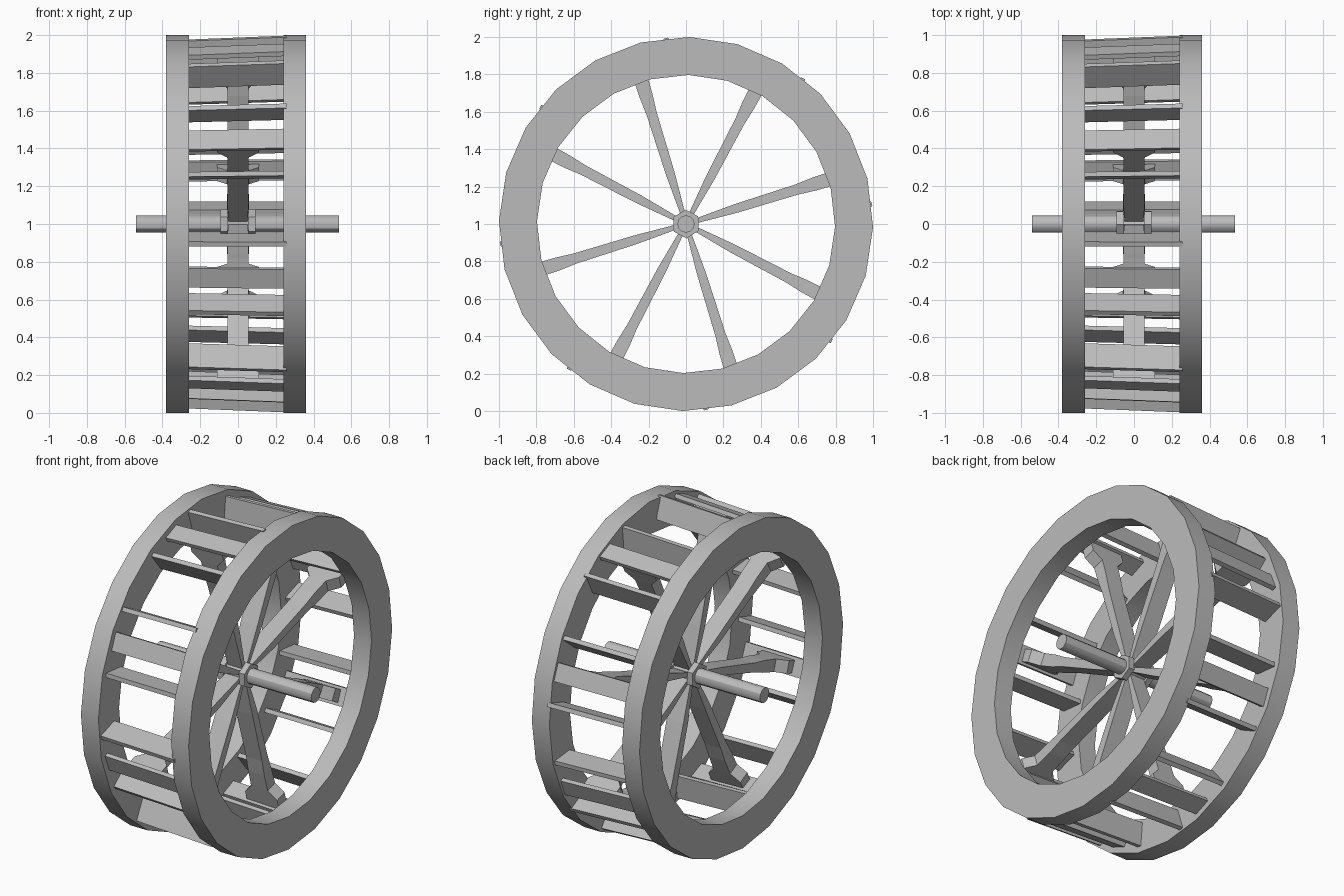
import bpy, bmesh
from math import radians, pi
from mathutils import Matrix, Vector

if "Cube" in bpy.data.objects:
    bpy.data.objects.remove(bpy.data.objects["Cube"])

grey = bpy.data.materials.new("plain grey")
grey.use_nodes = True
GREY = (0.5, 0.5, 0.5, 1)
grey.diffuse_color = GREY
grey.node_tree.nodes["Principled BSDF"].inputs["Base Color"].default_value = GREY

CENTRE = Vector((0, 0, 1.0))
SPOKES = 8
SPOKE_ANGLE = 17.3


def finish(name, bm, smooth=False):
    bmesh.ops.recalc_face_normals(bm, faces=bm.faces)
    mesh = bpy.data.meshes.new(name)
    bm.to_mesh(mesh)
    bm.free()
    mesh.materials.append(grey)
    ob = bpy.data.objects.new(name, mesh)
    ob.location = CENTRE
    bpy.context.collection.objects.link(ob)
    if smooth:
        bpy.ops.object.select_all(action="DESELECT")
        ob.select_set(True)
        bpy.context.view_layer.objects.active = ob
        bpy.ops.object.shade_smooth_by_angle(angle=radians(30))
    return ob


def turn(degrees):
    """Rotation about the axle, carrying +y towards +z."""
    return Matrix.Rotation(radians(degrees), 4, "X")


def loft(bm, loops, closed=False):
    """Skin a list of point loops; cap the ends unless closed."""
    rings = [[bm.verts.new(p) for p in loop] for loop in loops]
    n = len(rings[0])
    for i in range(len(rings) if closed else len(rings) - 1):
        a, b = rings[i], rings[(i + 1) % len(rings)]
        for j in range(n):
            k = (j + 1) % n
            bm.faces.new((a[j], a[k], b[k], b[j]))
    if not closed:
        bm.faces.new(rings[0])
        bm.faces.new(rings[-1])


# Two flat rims
def rim(name, x0, x1, outer=1.0, inner=0.797, sides=24):
    bm = bmesh.new()
    section = [(x0, inner, 0), (x0, outer, 0), (x1, outer, 0), (x1, inner, 0)]
    loft(bm, [[turn(89 + 360 * i / sides) @ Vector(p) for p in section]
              for i in range(sides)], closed=True)
    finish(name, bm, True)


rim("right_rim", -0.38, -0.26)
rim("left_rim", 0.24, 0.36)


# Axle and hub
def rod(name, x0, x1, radius, sides, angle, smooth):
    bm = bmesh.new()
    loft(bm, [[turn(angle + 360 * i / sides) @ Vector((x, radius, 0))
               for i in range(sides)] for x in (x0, x1)])
    finish(name, bm, smooth)


rod("axle", -0.54, 0.535, 0.046, 12, 0, True)
rod("hub_core", -0.07, 0.07, 0.058, 6, 32, False)
rod("right_collar", -0.092, -0.055, 0.077, 6, 32, False)
rod("left_collar", 0.055, 0.092, 0.077, 6, 32, False)

# Spokes: radius, half width along the axle, half thickness
PROFILE = [(0.04, 0.05, 0.012), (0.28, 0.057, 0.024), (0.62, 0.055, 0.028),
           (0.72, 0.055, 0.036), (0.83, 0.057, 0.038), (0.885, 0.11, 0.038),
           (0.955, 0.11, 0.038)]
for s in range(SPOKES):
    bm = bmesh.new()
    m = turn(SPOKE_ANGLE + s * 360 / SPOKES)
    loft(bm, [[m @ Vector((sx * w, r, sz * t))
               for sx, sz in ((-1, -1), (1, -1), (1, 1), (-1, 1))]
              for r, w, t in PROFILE])
    finish(f"spoke_{s + 1}", bm)


# Slats between the rims, three to each spoke
def slat(name, angle, radius, tilt, width, thick=0.026):
    bm = bmesh.new()
    bmesh.ops.create_cube(bm, size=1)
    lean = Matrix.Rotation(0.04, 4, "Z")
    m = (turn(angle) @ Matrix.Translation((-0.01, radius, 0)) @ lean
         @ turn(tilt) @ Matrix.Diagonal((0.54, width, thick, 1)))
    bmesh.ops.transform(bm, matrix=m, verts=bm.verts)
    finish(name, bm)


for s in range(SPOKES):
    a = SPOKE_ANGLE + s * 360 / SPOKES
    slat(f"spoke_slat_{s + 1}", a, 0.955, 95, 0.11)
    slat(f"upper_slat_{s + 1}", a + 11, 0.9, 11, 0.145)
    slat(f"lower_slat_{s + 1}", a - 12, 0.92, 13, 0.14)
